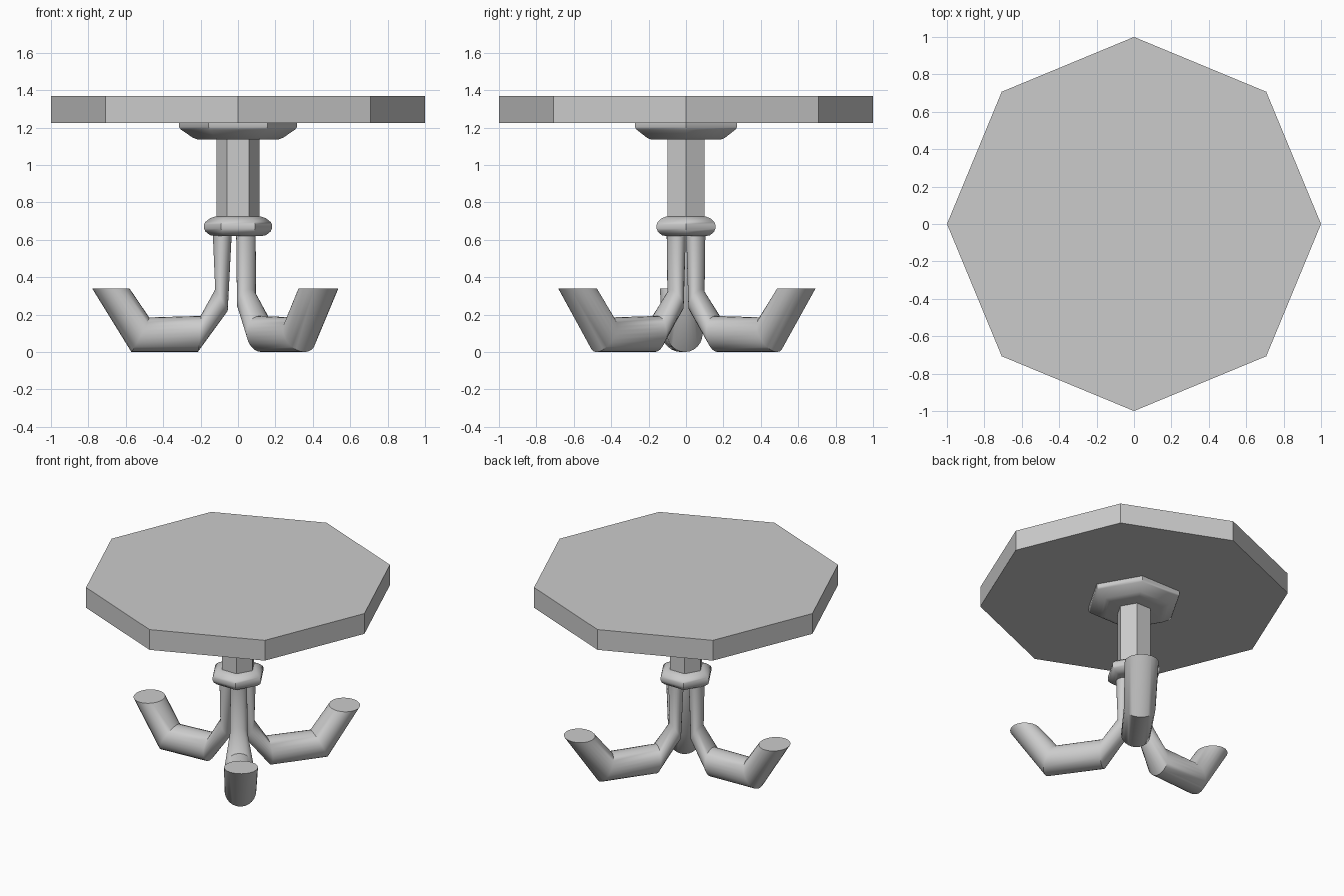
import bpy, bmesh, math
from mathutils import Vector

if "Cube" in bpy.data.objects:
    bpy.data.objects.remove(bpy.data.objects["Cube"])


def make_object(name, rings, smooth=True):
    """Skin a stack of equal-sized rings and cap both ends."""
    bm = bmesh.new()
    loops = [[bm.verts.new(p) for p in ring] for ring in rings]
    n = len(loops[0])
    for low, high in zip(loops, loops[1:]):
        for i in range(n):
            j = (i + 1) % n
            bm.faces.new((low[i], low[j], high[j], high[i]))
    bm.faces.new(loops[0])
    bm.faces.new(loops[-1])
    bmesh.ops.recalc_face_normals(bm, faces=bm.faces)
    mesh = bpy.data.meshes.new(name)
    bm.to_mesh(mesh)
    bm.free()
    obj = bpy.data.objects.new(name, mesh)
    bpy.context.collection.objects.link(obj)
    if smooth:
        bpy.context.view_layer.objects.active = obj
        obj.select_set(True)
        bpy.ops.object.shade_smooth_by_angle(angle=math.radians(40))
        obj.select_set(False)
    return obj


def prism(name, sides, profile, smooth=True):
    """Turn a (radius, z) profile around the z axis with few sides."""
    angles = [math.tau * i / sides for i in range(sides)]
    return make_object(name, [[(r * math.cos(a), r * math.sin(a), z) for a in angles]
                              for r, z in profile], smooth)


# Octagonal table top
prism("table_top", 8, [(1, 1.225), (1, 1.37)], smooth=False)

# Hexagonal column with its flange and collar
prism("column", 6, [(0.115, 0.66), (0.115, 1.18)], smooth=False)
prism("top_flange", 6, [(0.195, 1.135), (0.222, 1.138), (0.243, 1.147),
                        (0.305, 1.189), (0.315, 1.203), (0.315, 1.226)])
prism("collar", 6, [(0.125, 0.62), (0.15, 0.625), (0.175, 0.645), (0.181, 0.66),
                    (0.181, 0.682), (0.175, 0.695), (0.15, 0.715), (0.12, 0.725)])

# Leg sections: outer/lower point and inner/upper point as (reach, z), half width
SECTIONS = [
    ((0.050, 0.640), (-0.052, 0.640), 0.053),
    ((0.037, 0.335), (-0.030, 0.220), 0.058),
    ((0.115, 0.193), (0.130, 0.000), 0.095),
    ((0.390, 0.185), (0.485, 0.000), 0.103),
    ((0.495, 0.340), (0.695, 0.340), 0.110),
]
# The first two pairs already run upper to lower, so only the top one is reversed below
SECTIONS[0] = (SECTIONS[0][0], SECTIONS[0][1], SECTIONS[0][2])


def leg(name, base, tip, sides=24):
    base, tip = Vector((*base, 0)), Vector((*tip, 0))
    axis = tip - base
    scale = axis.length / 0.595
    axis.normalize()
    side = Vector((-axis.y, axis.x, 0))
    rings = []
    for (s0, z0), (s1, z1), half in SECTIONS:
        mid = base + axis * (s0 + s1) / 2 * scale + Vector((0, 0, (z0 + z1) / 2))
        reach = axis * (s0 - s1) / 2 + Vector((0, 0, (z0 - z1) / 2))
        rings.append([mid + reach * math.cos(math.tau * i / sides)
                      + side * half * math.sin(math.tau * i / sides)
                      for i in range(sides)])
    make_object(name, rings)


# Three bent, flaring legs
leg("left_leg", (-0.085, 0), (-0.68, -0.03))
leg("front_leg", (0.043, -0.053), (0.43, -0.58))
leg("back_leg", (0.043, 0.053), (0.43, 0.59))
